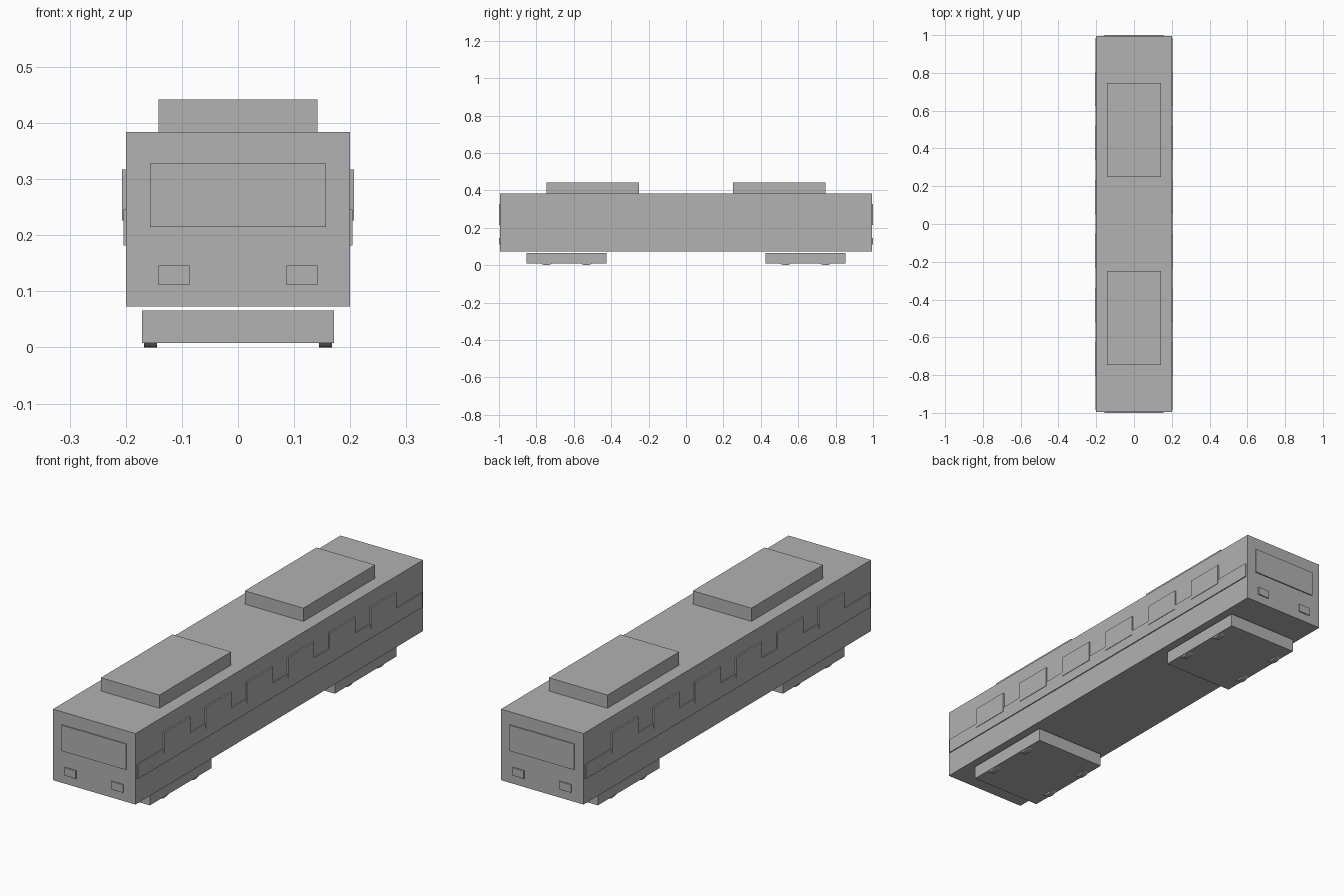
import bpy
import math

cube = bpy.data.objects.get("Cube")
if cube:
    bpy.data.objects.remove(cube, do_unlink=True)

GREY = (0.445, 0.445, 0.445, 1.0)
grey = bpy.data.materials.new("plain grey")
grey.use_nodes = True
grey.diffuse_color = GREY
grey.node_tree.nodes["Principled BSDF"].inputs["Base Color"].default_value = GREY


def finish(name):
    obj = bpy.context.object
    obj.name = name
    bpy.ops.object.transform_apply(location=False, rotation=True, scale=True)
    obj.data.materials.append(grey)
    return obj


def box(name, x, y, z):
    """Box from (min, max) ranges on each axis."""
    ranges = (x, y, z)
    bpy.ops.mesh.primitive_cube_add(size=1, location=[(a + b) / 2 for a, b in ranges])
    bpy.context.object.scale = [abs(b - a) for a, b in ranges]
    return finish(name)


def around(centre, width):
    return (centre - width / 2, centre + width / 2)


def wheel(name, x, y):
    """Low wheel, mostly hidden inside the bogie."""
    bpy.ops.mesh.primitive_cylinder_add(vertices=24, radius=0.03, depth=0.023,
                                        location=(x, y, 0.03),
                                        rotation=(0, math.pi / 2, 0))
    bpy.context.object.scale = (1, 1.5, 1)
    finish(name)
    bpy.ops.object.shade_smooth_by_angle()


HALF_WIDTH, HALF_LENGTH = 0.2, 0.995

# Carriage body
box("body", (-HALF_WIDTH, HALF_WIDTH), (-HALF_LENGTH, HALF_LENGTH), (0.073, 0.384))

# Side stripes and windows
for side, s in (("left", 1), ("right", -1)):
    box(f"stripe_{side}", (s * 0.19, s * 0.2045), (-0.985, 0.985), (0.182, 0.246))
    for i in range(6):
        box(f"window_{side}_{i + 1}", (s * 0.19, s * 0.2065),
            around((i - 2.5) * 2 / 7, 0.178), (0.226, 0.317))

for end, e in (("front", -1), ("back", 1)):
    # Windscreen and lamps on each cab end
    plate_y = (e * 0.985, e * 1.0)
    box(f"windscreen_{end}", (-0.157, 0.157), plate_y, (0.215, 0.328))
    for side, s in (("left", 1), ("right", -1)):
        box(f"lamp_{end}_{side}", around(s * 0.114, 0.056), plate_y, (0.111, 0.146))

    # Roof unit
    box(f"roof_unit_{end}", (-0.142, 0.142), around(e * 0.498, 0.496), (0.38, 0.442))

    # Bogie with four wheels
    box(f"bogie_{end}", (-0.171, 0.171), around(e * 0.64, 0.428), (0.008, 0.066))
    for side, s in (("left", 1), ("right", -1)):
        for axle, a in (("inner", -1), ("outer", 1)):
            wheel(f"wheel_{end}_{side}_{axle}", s * 0.156, e * (0.64 + a * 0.107))
